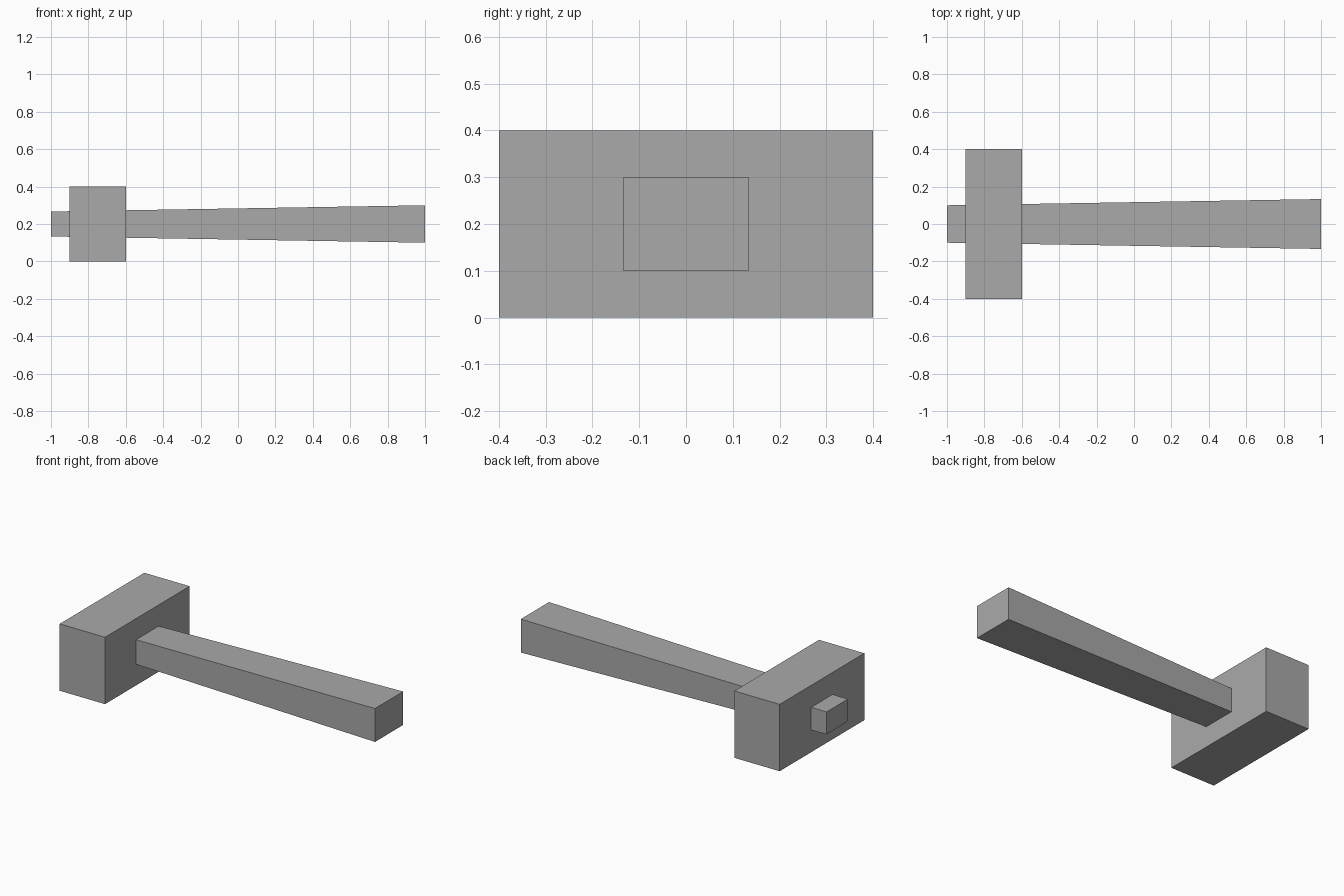
import bpy, bmesh

if "Cube" in bpy.data.objects:
    bpy.data.objects.remove(bpy.data.objects["Cube"])

grey = bpy.data.materials.new("plain_grey")
grey.diffuse_color = (0.4, 0.4, 0.4, 1)
grey.use_nodes = True
grey.node_tree.nodes["Principled BSDF"].inputs["Base Color"].default_value = grey.diffuse_color


def tapered_block(name, x0, x1, half0, half1, zc):
    """Box along x; half0/half1 are the (y, z) half sizes at each end."""
    bm = bmesh.new()
    bmesh.ops.create_cube(bm, size=2)
    for v in bm.verts:
        x, (hy, hz) = (x0, half0) if v.co.x < 0 else (x1, half1)
        v.co = (x, v.co.y * hy, zc + v.co.z * hz)
    mesh = bpy.data.meshes.new(name)
    bm.to_mesh(mesh)
    bm.free()
    mesh.materials.append(grey)
    bpy.context.collection.objects.link(bpy.data.objects.new(name, mesh))


# Mallet head
tapered_block("head", -0.9, -0.6, (0.4, 0.2), (0.4, 0.2), 0.2)
# Handle passing through the head, widening towards the grip end
tapered_block("handle", -1, 1, (0.1, 0.0667), (0.1333, 0.1), 0.2)
